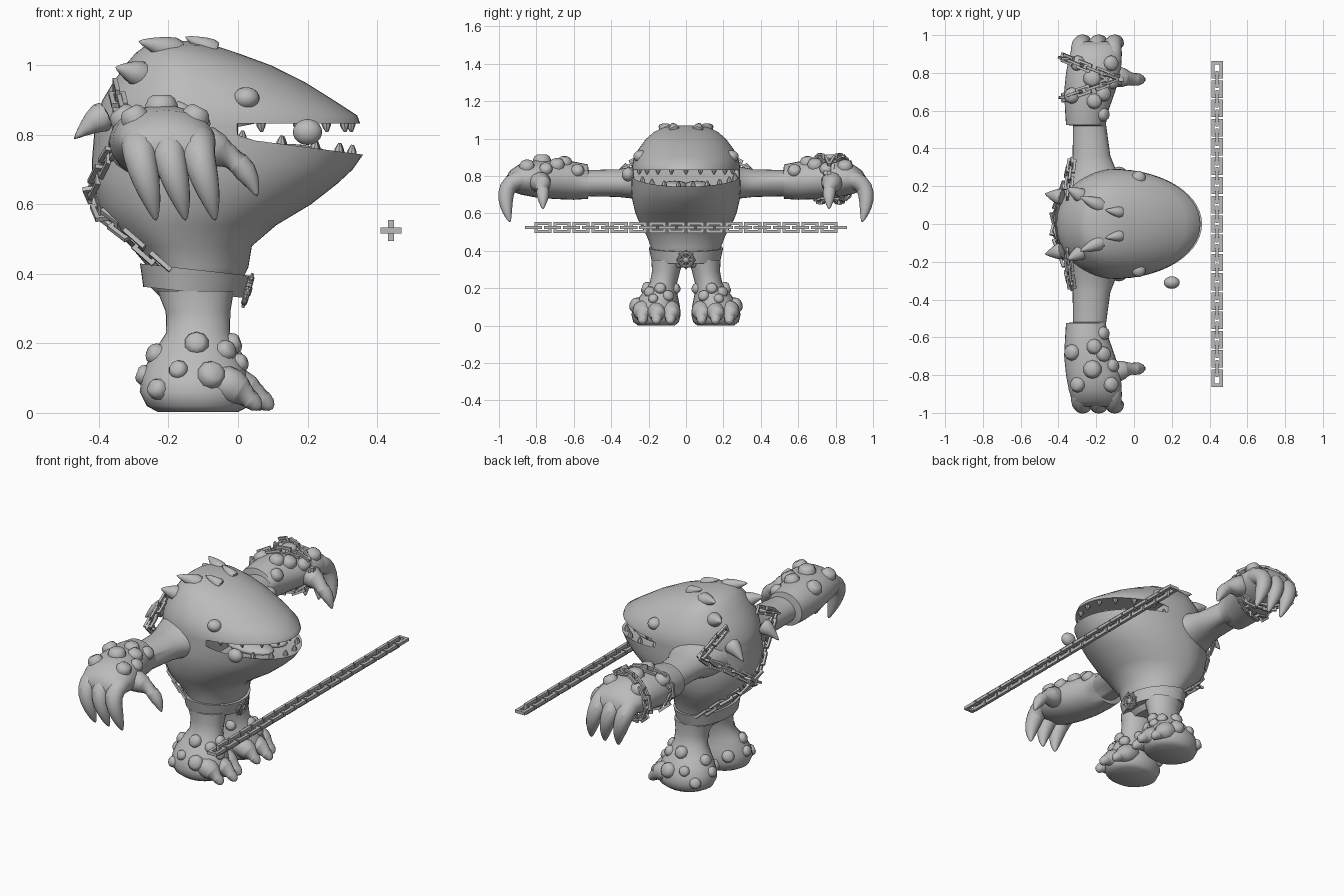
import bpy, bmesh, math
from mathutils import Vector, Matrix

if "Cube" in bpy.data.objects:
    bpy.data.objects.remove(bpy.data.objects["Cube"])

grey = bpy.data.materials.new("plain grey")
grey.use_nodes = True
grey.diffuse_color = (0.5, 0.5, 0.5, 1)
grey.node_tree.nodes["Principled BSDF"].inputs["Base Color"].default_value = (0.5, 0.5, 0.5, 1)
TAU = math.tau


def finish(name, bm, sub=0, angle=40):
    bmesh.ops.recalc_face_normals(bm, faces=bm.faces)
    mesh = bpy.data.meshes.new(name)
    bm.to_mesh(mesh)
    bm.free()
    mesh.materials.append(grey)
    ob = bpy.data.objects.new(name, mesh)
    bpy.context.collection.objects.link(ob)
    bpy.ops.object.select_all(action='DESELECT')
    ob.select_set(True)
    bpy.context.view_layer.objects.active = ob
    bpy.ops.object.shade_smooth_by_angle(angle=math.radians(angle))
    if sub:
        ob.modifiers.new("smooth", 'SUBSURF').levels = sub
        ob.modifiers["smooth"].render_levels = sub


def add_loft(bm, rings):
    rows = [[bm.verts.new(p) for p in r] for r in rings]
    n = len(rows[0])
    for a, b in zip(rows, rows[1:]):
        for i in range(n):
            bm.faces.new((a[i], a[(i + 1) % n], b[(i + 1) % n], b[i]))
    bm.faces.new(rows[0])
    bm.faces.new(rows[-1][::-1])


def loft(name, rings, sub=0, angle=40):
    bm = bmesh.new()
    add_loft(bm, rings)
    finish(name, bm, sub, angle)


def tube_rings(points, radii, sides=10):
    pts = [Vector(p) for p in points]
    rings = []
    for i, (p, r) in enumerate(zip(pts, radii)):
        t = (pts[min(i + 1, len(pts) - 1)] - pts[max(i - 1, 0)]).normalized()
        ref = Vector((1, 0, 0)) if abs(t.x) < 0.8 else Vector((0, 1, 0))
        u = t.cross(ref).normalized()
        v = t.cross(u)
        rings.append([p + r * (math.cos(TAU * k / sides) * u + math.sin(TAU * k / sides) * v)
                      for k in range(sides)])
    return rings


def sample(table, key):
    for a, b in zip(table, table[1:]):
        if key <= b[0]:
            f = max(0, (key - a[0]) / (b[0] - a[0]))
            return [p + (q - p) * f for p, q in zip(a, b)]


def add_bump(bm, pos, normal, r):
    pos, n = Vector(pos), Vector(normal).normalized()
    add_loft(bm, tube_rings([pos + n * r * h for h in (-0.7, 0, 0.45, 0.65)],
                            [r * k for k in (1, 1.05, 0.85, 0.55)]))


def ball(name, pos, size):
    bm = bmesh.new()
    bmesh.ops.create_uvsphere(bm, u_segments=20, v_segments=12, radius=1,
                              matrix=Matrix.Translation(pos) @ Matrix.Diagonal((*size, 1)))
    finish(name, bm, angle=80)


# Body sections: height, back x, front x, half width, forward droop
lower = [(0.31, -0.2, -0.045, 0.15, 0), (0.36, -0.25, 0.0, 0.175, 0), (0.42, -0.26, 0.03, 0.187, 0),
         (0.48, -0.31, 0.04, 0.21, 0), (0.54, -0.37, 0.11, 0.245, 0), (0.60, -0.405, 0.21, 0.27, 0),
         (0.67, -0.42, 0.285, 0.287, 0.04), (0.73, -0.42, 0.33, 0.292, 0.09), (0.79, -0.415, 0.36, 0.29, 0.13)]
upper = [(0.832, -0.41, 0.352, 0.29, 0), (0.856, -0.405, 0.343, 0.288, 0), (0.9, -0.39, 0.275, 0.278, 0),
         (0.95, -0.36, 0.195, 0.25, 0), (1.0, -0.325, 0.095, 0.212, 0), (1.035, -0.295, 0.0, 0.172, 0),
         (1.058, -0.265, -0.07, 0.125, 0), (1.07, -0.22, -0.13, 0.06, 0)]


def body_point(row, a, grow=1.0):
    z, xb, xf, w, droop = row
    cx = xb + 0.4 * (xf - xb)
    c = math.cos(a)
    x = cx + c * grow * ((xf - cx) if c > 0 else (cx - xb))
    return Vector((x, math.sin(a) * w * grow, z - droop * max(x, 0)))


def body_ring(row, n=56):
    return [body_point(row, TAU * i / n) for i in range(n)]


def throat_ring(row, front_z, back_z):
    return [Vector((min(p.x, 0), p.y, front_z if p.x > 0 else back_z)) for p in body_ring(row)]


loft("body", [body_ring(r) for r in lower]
     + [throat_ring(lower[-1], 0.72, 0.80), throat_ring(upper[0], 0.85, 0.822)]
     + [body_ring(r) for r in upper], angle=45)

# Teeth and tongue
bm = bmesh.new()
for i in range(-4, 5):
    a = i * 0.29
    for row, down, size in ((upper[0], -1, 0.024), (lower[-1], 1, 0.024)):
        p = body_point(row, a + (0.14 if down > 0 else 0), 0.94)
        add_loft(bm, tube_rings([p - Vector((0, 0, down * 0.012)), p + Vector((0, 0, down * 0.006)),
                                 p + Vector((0.002, 0, down * size))], [0.015, 0.013, 0.004], 8))
finish("teeth", bm)
for s in (-1, 1):
    ball("tongue_lobe", (0.12, s * 0.06, 0.745), (0.14, 0.075, 0.03))
ball("mouth_ball", (0.2, -0.31, 0.808), (0.042, 0.033, 0.037))


# Belt and round buckle
def belt_ring(z, grow):
    row = (z, -0.275, 0.022, 0.188, 0)
    ring = [body_point(row, TAU * i / 40, grow) for i in range(40)]
    return [Vector((p.x, p.y, p.z - 0.11 * (p.x + 0.12))) for p in ring]


loft("belt", [belt_ring(0.346, 0.85), belt_ring(0.346, 0.98), belt_ring(0.412, 1.06), belt_ring(0.412, 0.95)])
bm = bmesh.new()
hub = Vector((0.028, 0, 0.352))
rise = Vector((0.28, 0, 0.96))


def rim_direction(i, n):
    return Vector((0, math.cos(TAU * i / n), 0)) + rise * math.sin(TAU * i / n)


for i in range(24):
    add_loft(bm, tube_rings([hub + rim_direction(k, 24) * 0.037 for k in (i, i + 1)], [0.009, 0.009], 8))
for i in range(8):
    add_loft(bm, tube_rings([hub, hub + rim_direction(i, 8) * 0.052], [0.009, 0.005], 6))
add_bump(bm, hub, (0.96, 0, -0.28), 0.018)
finish("buckle", bm)

# Limb sections: along the limb, two centre values, two radii
arm = [(0.16, -0.19, 0.765, 0.185, 0.125), (0.24, -0.2, 0.765, 0.15, 0.105), (0.29, -0.215, 0.765, 0.118, 0.085),
       (0.36, -0.225, 0.762, 0.1, 0.074), (0.52, -0.235, 0.762, 0.088, 0.07), (0.525, -0.255, 0.77, 0.105, 0.092),
       (0.6, -0.25, 0.775, 0.115, 0.102), (0.7, -0.235, 0.78, 0.135, 0.103), (0.8, -0.215, 0.785, 0.145, 0.1),
       (0.88, -0.205, 0.785, 0.14, 0.085), (0.94, -0.205, 0.775, 0.12, 0.055), (0.965, -0.205, 0.765, 0.09, 0.025)]
leg = [(0.002, -0.115, 0.158, 0.115, 0.1), (0.02, -0.115, 0.16, 0.148, 0.122), (0.06, -0.12, 0.16, 0.163, 0.132),
       (0.1, -0.122, 0.157, 0.155, 0.125), (0.14, -0.123, 0.15, 0.14, 0.11), (0.18, -0.122, 0.138, 0.118, 0.09),
       (0.23, -0.115, 0.12, 0.092, 0.073), (0.29, -0.115, 0.107, 0.093, 0.075), (0.35, -0.122, 0.1, 0.11, 0.085)]
arm_bumps = [(-0.33, 0.68, 0.042), (-0.21, 0.65, 0.04), (-0.16, 0.58, 0.035), (-0.16, 0.69, 0.04),
             (-0.22, 0.77, 0.047), (-0.30, 0.85, 0.04), (-0.12, 0.85, 0.04), (-0.11, 0.75, 0.035)]
foot_bumps = [(90, 0.2, 0.034), (110, 0.125, 0.027), (72, 0.11, 0.04), (135, 0.07, 0.029), (165, 0.17, 0.03),
              (180, 0.11, 0.028), (40, 0.18, 0.03), (5, 0.2, 0.03), (330, 0.16, 0.03), (290, 0.2, 0.028),
              (230, 0.1, 0.032), (15, 0.145, 0.026)]
spikes = [((-0.37, 0.14, 0.86), (-0.42, 0.15, 0.84), (-0.475, 0.16, 0.785), 0.06),
          ((-0.26, 0.14, 0.965), (-0.31, 0.165, 0.983), (-0.355, 0.19, 0.995), 0.055),
          ((-0.16, 0.09, 1.03), (-0.22, 0.115, 1.055), (-0.29, 0.145, 1.07), 0.055),
          ((-0.06, 0.06, 1.035), (-0.1, 0.065, 1.06), (-0.155, 0.075, 1.083), 0.042)]

for s, side in ((1, "left"), (-1, "right")):
    turns = [TAU * i / 28 for i in range(28)]
    loft(side + "_arm", [[(cx + rx * math.cos(t), s * y, cz + rz * math.sin(t)) for t in turns]
                         for y, cx, cz, rx, rz in arm], angle=50)
    loft(side + "_leg", [[(cx + rx * math.cos(t), s * (cy + ry * math.sin(t)), z) for t in turns]
                         for z, cx, cy, rx, ry in leg], angle=60)

    # Hanging fingers and thumb
    for x in (-0.285, -0.2, -0.115):
        path = [(x, 0.83, 0.79), (x, 0.91, 0.782), (x, 0.96, 0.74), (x + 0.02, 0.967, 0.67),
                (x + 0.04, 0.955, 0.6), (x + 0.05, 0.94, 0.55)]
        loft(side + "_finger", tube_rings([(a, s * b, c) for a, b, c in path],
                                          [0.055, 0.055, 0.05, 0.044, 0.026, 0.005]), 1)
    path = [(-0.13, 0.79, 0.78), (-0.05, 0.77, 0.755), (0.005, 0.765, 0.72), (0.04, 0.765, 0.67), (0.057, 0.765, 0.62)]
    loft(side + "_thumb", tube_rings([(a, s * b, c) for a, b, c in path], [0.07, 0.06, 0.045, 0.028, 0.004]), 1)

    # Clawed toes
    for y, reach in ((0.083, -0.005), (0.158, 0.02), (0.232, -0.015)):
        path = [(-0.1, y, 0.09), (-0.03, y, 0.088), (0.02 + reach, y, 0.062), (0.055 + reach, y, 0.036),
                (0.082 + reach, y, 0.01)]
        loft(side + "_toe", tube_rings([(a, s * b, c) for a, b, c in path], [0.04, 0.06, 0.056, 0.039, 0.01]), 1)

    # Warts on forearm and foot
    bm = bmesh.new()
    for x, y, r in arm_bumps:
        _, cx, cz, rx, rz = sample(arm, y)
        k = (x - cx) / rx
        h = math.sqrt(max(0.1, 1 - k * k))
        add_bump(bm, (x, s * y, cz + rz * h), (k / rx, 0, h / rz), r)
    finish(side + "_arm_warts", bm)
    bm = bmesh.new()
    for deg, z, r in foot_bumps:
        _, cx, cy, rx, ry = sample(leg, z)
        c, d = math.cos(math.radians(deg)), math.sin(math.radians(deg))
        add_bump(bm, (cx + rx * c, s * (cy + ry * d), z), (c, s * d, 0.35), r)
    finish(side + "_foot_warts", bm)

    # Eye and back spikes
    ball(side + "_eye", (0.024, s * 0.243, 0.905), (0.038, 0.038, 0.032))
    for a, b, c, r in spikes:
        path = [(p[0], s * p[1], p[2]) for p in (a, b, c)]
        loft(side + "_spike", tube_rings(path, [r, r * 0.62, 0.003]), 1)


# Chains of square-cut links
def add_link(bm, m, length, width, bar):
    rows = []
    for inset, h in ((0, -1), (0, 1), (bar, 1), (bar, -1)):
        a, b = length / 2 - inset, width / 2 - inset
        rows.append([bm.verts.new(m @ Vector((x * a, y * b, h * bar / 2)))
                     for x, y in ((-1, -1), (1, -1), (1, 1), (-1, 1))])
    for a, b in zip(rows, rows[1:] + rows[:1]):
        for i in range(4):
            bm.faces.new((a[i], a[(i + 1) % 4], b[(i + 1) % 4], b[i]))


def chain(name, points, ref, length=0.078, width=0.048, bar=0.013, step=0.0515):
    pts = [Vector(p) for p in points]
    bm, gone, due, count = bmesh.new(), 0, 0, 0
    for a, b in zip(pts, pts[1:]):
        t = (b - a).normalized()
        side = Vector(ref).cross(t).normalized()
        up = t.cross(side)
        while due <= gone + (b - a).length + 1e-5:
            v, w = (side, up) if count % 2 == 0 else (up, -side)
            m = Matrix((t, v, w)).transposed().to_4x4()
            m.translation = a + t * (due - gone)
            add_link(bm, m, length, width, bar)
            due += step
            count += 1
        gone += (b - a).length
    finish(name, bm, angle=30)


chain("long_chain", [(0.44, -0.816, 0.525), (0.44, 0.816, 0.525)], (0, 0, 1), 0.092, 0.06, 0.017, 0.051)

# Crossed straps from each shoulder over the back to the opposite hip
for s, name in ((1, "back_chain_left"), (-1, "back_chain_right")):
    path = [(-0.35, s * 0.17, 0.925), (-0.33, s * 0.33, 0.845), (-0.345, s * 0.26, 0.78)]
    for y, z in [(0.17, 0.73), (0.05, 0.64), (-0.07, 0.57), (-0.15, 0.5), (-0.165, 0.43)]:
        _, xb, xf, w, _ = sample(lower, z)
        cx = xb + 0.4 * (xf - xb)
        path.append((cx - (cx - xb) * math.sqrt(max(0.05, 1 - (y / w) ** 2)) - 0.012, s * y, z))
    chain(name, path, (-1, 0, 0))

for y, lean, name in ((0.72, 0.05, "wrist_chain_inner"), (0.82, -0.06, "wrist_chain_outer")):
    loop = [TAU * i / 48 for i in range(49)]
    chain(name, [(-0.225 + 0.148 * math.cos(a), y + lean * math.cos(a), 0.785 + 0.113 * math.sin(a)) for a in loop],
          (0, 1, 0))
